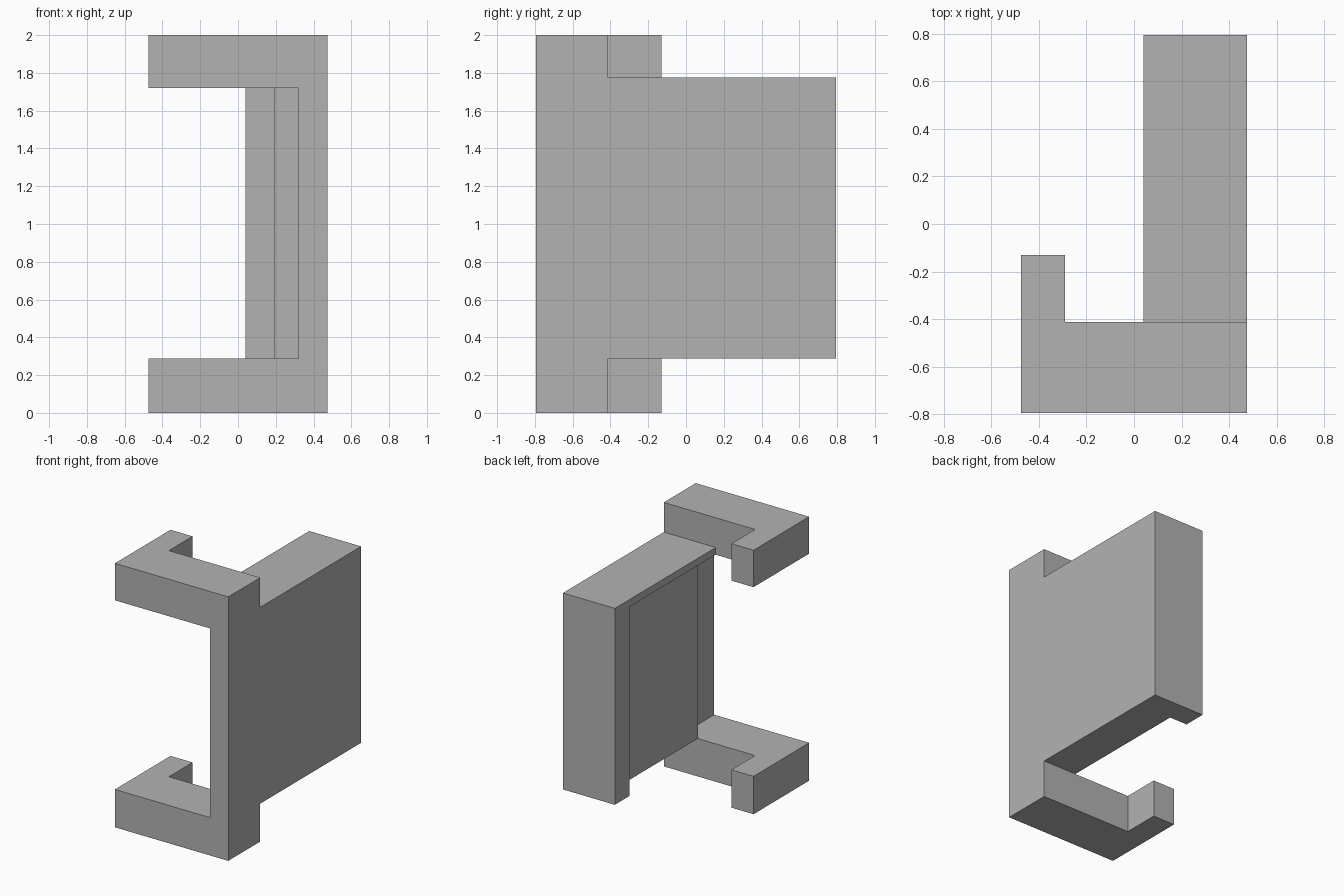
import bpy
import bmesh

cube = bpy.data.objects.get("Cube")
if cube:
    bpy.data.objects.remove(cube, do_unlink=True)

grey = bpy.data.materials.new("plain grey")
grey.use_nodes = True
colour = (0.45, 0.45, 0.45, 1)
grey.diffuse_color = colour
grey.node_tree.nodes["Principled BSDF"].inputs["Base Color"].default_value = colour

# Key dimensions
SIDE, FRONT, BACK, HEIGHT = 0.475, -0.795, 0.795, 2.0
ARM_BACK = -0.413      # rear face of the arms and front post
POST_IN = 0.32         # inner face of the front post
PANEL_IN = 0.19        # inner face of the thin panel
BLOCK_IN = 0.04        # inner face of the rear block and top lip
LOW, HIGH = 0.287, 1.72
WALL_TOP = 1.775


def prism(name, plan, z0, z1):
    """Extrude a plan outline between two heights."""
    bm = bmesh.new()
    base = bm.faces.new([bm.verts.new((x, y, z0)) for x, y in plan])
    top = bmesh.ops.extrude_face_region(bm, geom=[base])["geom"]
    verts = [v for v in top if isinstance(v, bmesh.types.BMVert)]
    bmesh.ops.translate(bm, verts=verts, vec=(0, 0, z1 - z0))
    bmesh.ops.recalc_face_normals(bm, faces=bm.faces)
    mesh = bpy.data.meshes.new(name)
    bm.to_mesh(mesh)
    bm.free()
    mesh.materials.append(grey)
    obj = bpy.data.objects.new(name, mesh)
    bpy.context.collection.objects.link(obj)
    return obj


def rect(x0, x1, y0, y1):
    return [(x0, y0), (x1, y0), (x1, y1), (x0, y1)]


# Front post, full height
bracket = prism("clip_bracket", rect(POST_IN, SIDE, FRONT, ARM_BACK), 0, HEIGHT)

# Hooked arms, bottom and top
hook = [(-SIDE, FRONT), (SIDE, FRONT), (SIDE, ARM_BACK), (-0.29, ARM_BACK),
        (-0.29, -0.13), (-SIDE, -0.13)]
parts = [prism("lower_arm", hook, 0, LOW), prism("upper_arm", hook, HIGH, HEIGHT)]

# Side panel with a thick rear block
wall = [(POST_IN, FRONT), (SIDE, FRONT), (SIDE, BACK), (BLOCK_IN, BACK),
        (BLOCK_IN, 0.62), (PANEL_IN, 0.62), (PANEL_IN, ARM_BACK), (POST_IN, ARM_BACK)]
parts.append(prism("side_panel", wall, LOW, WALL_TOP))

# Lip along the top of the panel
parts.append(prism("top_lip", rect(BLOCK_IN, SIDE, ARM_BACK, BACK), HIGH, WALL_TOP))

# Fuse everything into one solid
bpy.context.view_layer.objects.active = bracket
for part in parts:
    fuse = bracket.modifiers.new("fuse", "BOOLEAN")
    fuse.operation = "UNION"
    fuse.solver = "EXACT"
    fuse.object = part
    bpy.ops.object.modifier_apply(modifier=fuse.name)
    bpy.data.objects.remove(part, do_unlink=True)
